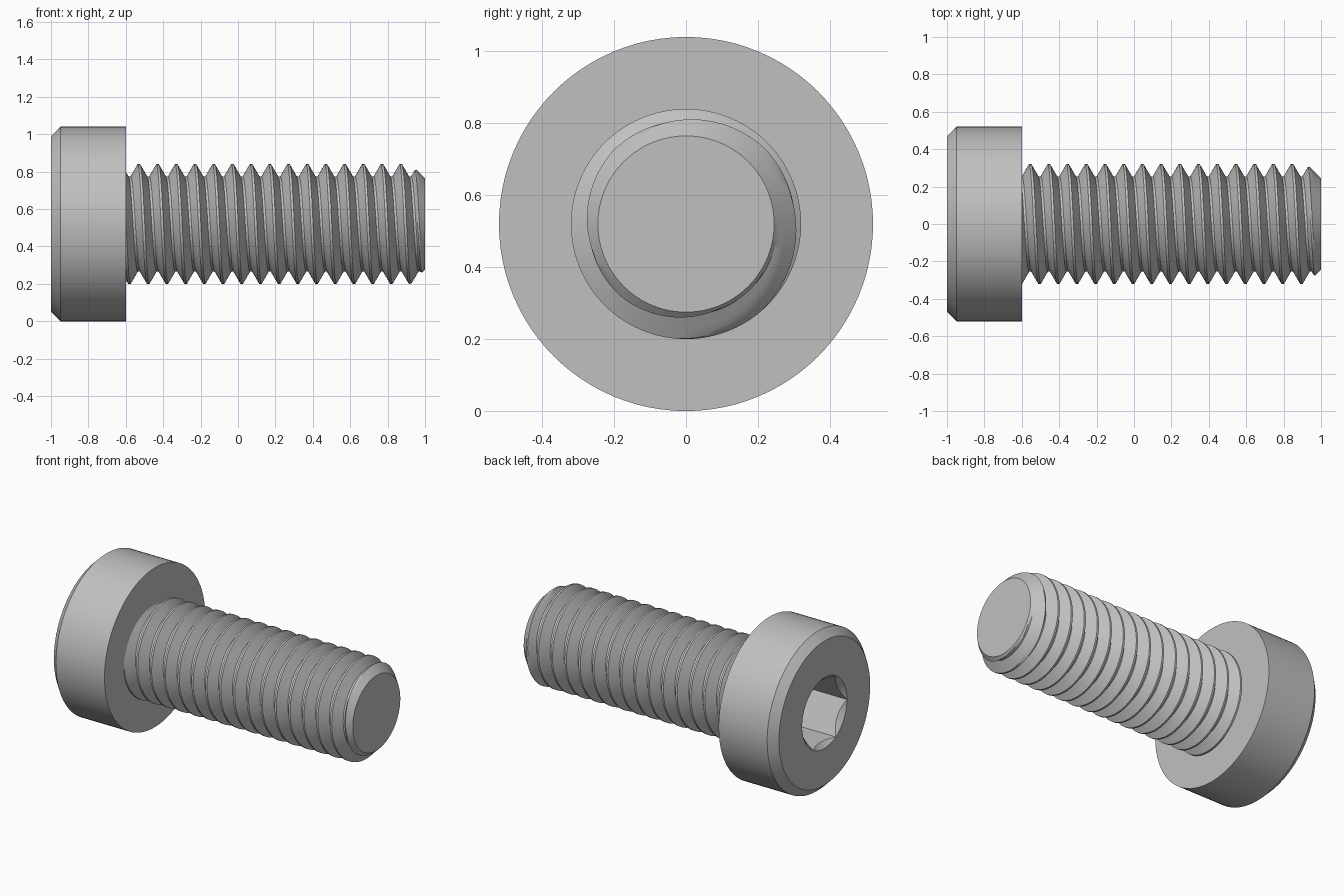
import bpy
import bmesh
from math import cos, sin, pi, radians, tau

AXIS_Z = 0.52        # height of the screw axis
PITCH = 0.1
MAJOR, MINOR = 0.32, 0.255
HEAD_END, TIP = -0.6, 1.0
TIP_RADIUS = 0.245
SEGMENTS = 96

if "Cube" in bpy.data.objects:
    bpy.data.objects.remove(bpy.data.objects["Cube"])

steel = bpy.data.materials.new("steel grey")
steel.use_nodes = True
steel.diffuse_color = (0.53, 0.53, 0.53, 1)
steel.node_tree.nodes["Principled BSDF"].inputs["Base Color"].default_value = steel.diffuse_color


def loft(name, columns):
    """Skin columns of (x, radius) points, spread evenly round the x axis, and cap both ends."""
    bm = bmesh.new()
    count = len(columns)
    grid = []
    for i in range(count + 1):
        angle = tau * i / count
        # the closing column repeats the first one
        points = columns[i % count]
        grid.append([bm.verts.new((x, r * cos(angle), AXIS_Z + r * sin(angle))) for x, r in points])
    for a, b in zip(grid, grid[1:]):
        for j in range(len(a) - 1):
            bm.faces.new((a[j], a[j + 1], b[j + 1], b[j]))
    for end in (0, -1):
        bm.faces.new([column[end] for column in grid[:-1]])
    bmesh.ops.remove_doubles(bm, verts=bm.verts, dist=1e-5)
    bmesh.ops.recalc_face_normals(bm, faces=bm.faces)
    mesh = bpy.data.meshes.new(name)
    bm.to_mesh(mesh)
    bm.free()
    mesh.materials.append(steel)
    obj = bpy.data.objects.new(name, mesh)
    bpy.context.collection.objects.link(obj)
    return obj


def lathe(name, profile, sides):
    return loft(name, [profile] * sides)


def activate(obj):
    bpy.ops.object.select_all(action='DESELECT')
    obj.select_set(True)
    bpy.context.view_layer.objects.active = obj


def cut(target, cutter):
    mod = target.modifiers.new("cut", 'BOOLEAN')
    mod.operation = 'DIFFERENCE'
    mod.solver = 'EXACT'
    mod.object = cutter
    activate(target)
    bpy.ops.object.modifier_apply(modifier=mod.name)
    bpy.data.objects.remove(cutter)


def smooth(obj):
    activate(obj)
    bpy.ops.object.shade_smooth_by_angle(angle=radians(25))


# Head: short cylinder with a chamfered outer rim
head = lathe("screw_head", [(-1, 0.47), (-0.95, 0.52), (HEAD_END, 0.52)], SEGMENTS)

# Hex socket with a conical lead-in
cut(head, lathe("socket_cutter", [(-1.05, 0.231), (-0.7, 0.231)], 6))
cut(head, lathe("lead_in_cutter", [(-1.01, 0.241), (-0.96, 0.191)], SEGMENTS))
smooth(head)


# Threaded shank: right-handed 60 degree thread with narrow flat crests and roots
FLAT = PITCH / 16    # half width of a crest or root


def thread_radius(x, crest):
    offset = abs((x - crest + PITCH / 2) % PITCH - PITCH / 2)
    slope = (offset - FLAT) / (PITCH / 2 - 2 * FLAT)
    radius = MAJOR - (MAJOR - MINOR) * min(1, max(0, slope))
    return min(radius, TIP_RADIUS + TIP - x)


flank = [FLAT + (PITCH / 2 - 2 * FLAT) * i / 4 for i in range(5)]
steps = flank + [PITCH - d for d in reversed(flank)]
columns = []
for i in range(SEGMENTS):
    crest = -0.555 + PITCH * i / SEGMENTS
    column = []
    for turn in range(-3, 18):
        for step in steps:
            x = min(TIP, max(HEAD_END, crest + PITCH * turn + step))
            column.append((x, thread_radius(x, crest)))
    columns.append(column)

# The closing column must sit one pitch further on, so the grid is shifted by one turn there
turn_size = len(steps)


def thread_mesh(name):
    bm = bmesh.new()
    rings = [[bm.verts.new((x, r * cos(tau * i / SEGMENTS), AXIS_Z + r * sin(tau * i / SEGMENTS)))
              for x, r in column] for i, column in enumerate(columns)]
    # last column joins the first column one turn along
    closing = rings[0][turn_size:] + rings[0][-1:] * turn_size
    for a, b in zip(rings, rings[1:] + [closing]):
        for j in range(len(a) - 1):
            corners = list(dict.fromkeys((a[j], a[j + 1], b[j + 1], b[j])))
            if len(corners) > 2:
                bm.faces.new(corners)
    for end in (0, -1):
        bm.faces.new([ring[end] for ring in rings])
    bmesh.ops.remove_doubles(bm, verts=bm.verts, dist=1e-5)
    bmesh.ops.recalc_face_normals(bm, faces=bm.faces)
    mesh = bpy.data.meshes.new(name)
    bm.to_mesh(mesh)
    bm.free()
    mesh.materials.append(steel)
    obj = bpy.data.objects.new(name, mesh)
    bpy.context.collection.objects.link(obj)
    return obj


smooth(thread_mesh("threaded_shank"))
